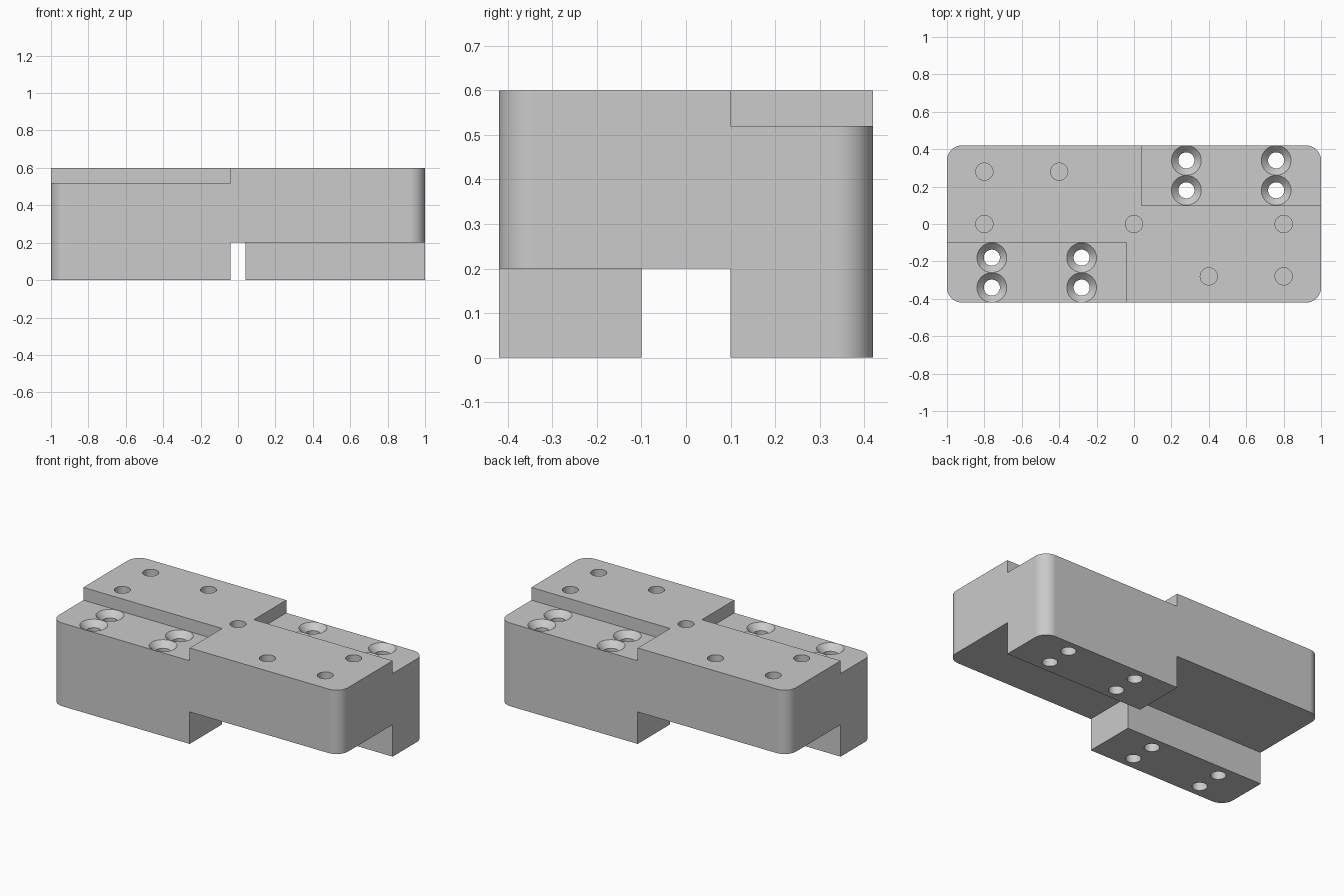
import bpy
import bmesh
import math
from mathutils import Vector

default = bpy.data.objects.get("Cube")
if default:
    bpy.data.objects.remove(default, do_unlink=True)

HALF_X, HALF_Y, CORNER = 1.0, 0.42, 0.08
STEP_X, STEP_Y = 0.04, 0.1
UNDERCUT, SHELF, HEIGHT = 0.2, 0.52, 0.6
SCREW_R, SINK_R, PIN_R, PIN_DEPTH = 0.043, 0.0795, 0.046, 0.2

grey = bpy.data.materials.new("plain_grey")
grey.use_nodes = True
colour = (0.595, 0.595, 0.595, 1)
grey.diffuse_color = colour
grey.node_tree.nodes["Principled BSDF"].inputs["Base Color"].default_value = colour


def make_object(name, bm):
    bmesh.ops.recalc_face_normals(bm, faces=bm.faces)
    mesh = bpy.data.meshes.new(name)
    bm.to_mesh(mesh)
    bm.free()
    mesh.materials.append(grey)
    obj = bpy.data.objects.new(name, mesh)
    bpy.context.collection.objects.link(obj)
    return obj


def add_prism(bm, outline, low, high):
    bottom = [bm.verts.new((x, y, low)) for x, y in outline]
    top = [bm.verts.new((x, y, high)) for x, y in outline]
    bm.faces.new(bottom[::-1])
    bm.faces.new(top)
    for i in range(len(outline)):
        j = (i + 1) % len(outline)
        bm.faces.new((bottom[i], bottom[j], top[j], top[i]))


def lathe_cutter(name, profile, x, y, segments=40):
    """Closed solid of revolution from (radius, z) points."""
    bm = bmesh.new()
    rings = []
    for r, z in profile:
        rings.append([bm.verts.new((x + r * math.cos(math.tau * i / segments),
                                    y + r * math.sin(math.tau * i / segments), z))
                      for i in range(segments)])
    for a, b in zip(rings, rings[1:]):
        for i in range(segments):
            j = (i + 1) % segments
            bm.faces.new((a[i], a[j], b[j], b[i]))
    bm.faces.new(rings[0][::-1])
    bm.faces.new(rings[-1])
    return make_object(name, bm)


# Rounded plan, split into cells along the step lines
plan = bmesh.new()
points = []
for quadrant, (sx, sy) in enumerate(((1, 1), (-1, 1), (-1, -1), (1, -1))):
    for i in range(13):
        a = (quadrant + i / 12) * math.pi / 2
        points.append(plan.verts.new((sx * (HALF_X - CORNER) + CORNER * math.cos(a),
                                      sy * (HALF_Y - CORNER) + CORNER * math.sin(a), 0)))
plan.faces.new(points)
for axis, step in ((Vector((1, 0, 0)), STEP_X), (Vector((0, 1, 0)), STEP_Y)):
    for side in (-1, 1):
        bmesh.ops.bisect_plane(plan, geom=plan.verts[:] + plan.edges[:] + plan.faces[:],
                               plane_co=axis * step * side, plane_no=axis)

# Feet at two opposite corners, a full middle, and a top without those corners
bm = bmesh.new()
for cell in plan.faces:
    c = cell.calc_center_bounds()
    outline = [v.co.xy for v in cell.verts]
    stepped_corner = abs(c.x) > STEP_X and abs(c.y) > STEP_Y and c.x * c.y > 0
    add_prism(bm, outline, UNDERCUT, SHELF)
    if stepped_corner:
        add_prism(bm, outline, 0, UNDERCUT)
    else:
        add_prism(bm, outline, SHELF, HEIGHT)
plan.free()

# Drop the faces where prisms touch, then weld into one clean solid
shared = {}
for face in bm.faces:
    key = tuple(round(v, 4) for v in face.calc_center_bounds())
    shared.setdefault(key, []).append(face)
inner = [f for group in shared.values() if len(group) > 1 for f in group]
bmesh.ops.delete(bm, geom=inner, context="FACES")
bmesh.ops.remove_doubles(bm, verts=bm.verts[:], dist=0.0001)
bmesh.ops.dissolve_limit(bm, angle_limit=math.radians(1), verts=bm.verts[:], edges=bm.edges[:])
block = make_object("mounting_block", bm)

# Holes repeat under a half turn about the upright axis
screw_profile = [(SCREW_R, -0.1), (SCREW_R, SHELF - SINK_R + SCREW_R),
                 (SINK_R, SHELF), (SINK_R, HEIGHT + 0.1)]
pin_profile = [(PIN_R, HEIGHT - PIN_DEPTH), (PIN_R, HEIGHT + 0.1)]
cutters = [lathe_cutter("centre_hole_cutter", pin_profile, 0, 0)]
for side in (1, -1):
    # Countersunk screw holes
    for x in (-0.76, -0.28):
        for y in (-0.34, -0.18):
            cutters.append(lathe_cutter("screw_hole_cutter", screw_profile, side * x, side * y))
    # Blind pin holes
    for x, y in ((-0.8, 0.28), (-0.4, 0.28), (-0.8, 0)):
        cutters.append(lathe_cutter("pin_hole_cutter", pin_profile, side * x, side * y))

for cutter in cutters:
    cutter.hide_render = True
    mod = block.modifiers.new(cutter.name, "BOOLEAN")
    mod.operation = "DIFFERENCE"
    mod.solver = "EXACT"
    mod.object = cutter

# Bake the cuts, then drop the cutters
bpy.context.view_layer.update()
graph = bpy.context.evaluated_depsgraph_get()
cut_mesh = bpy.data.meshes.new_from_object(block.evaluated_get(graph))
block.modifiers.clear()
block.data = cut_mesh
for cutter in cutters:
    bpy.data.objects.remove(cutter, do_unlink=True)

# Smooth the round surfaces, keep the flats flat
bpy.ops.object.select_all(action="DESELECT")
block.select_set(True)
bpy.context.view_layer.objects.active = block
bpy.ops.object.shade_smooth_by_angle(angle=math.radians(30))
weighted = block.modifiers.new("even_flats", "WEIGHTED_NORMAL")
weighted.keep_sharp = True
